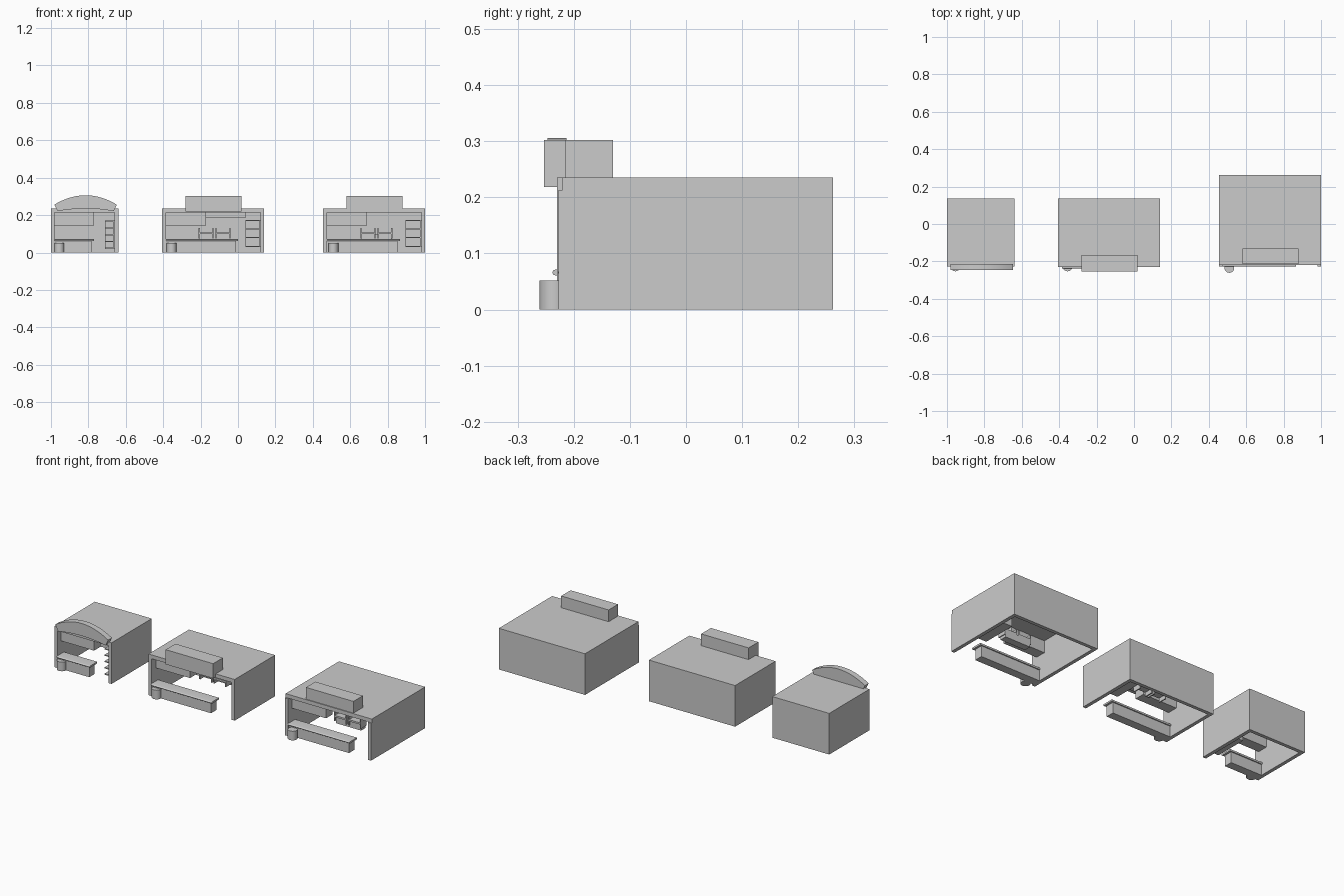
import bpy, bmesh, math

if "Cube" in bpy.data.objects:
    bpy.data.objects.remove(bpy.data.objects["Cube"])


def mesh_object(name, bm):
    bmesh.ops.recalc_face_normals(bm, faces=bm.faces[:])
    me = bpy.data.meshes.new(name)
    bm.to_mesh(me)
    bm.free()
    ob = bpy.data.objects.new(name, me)
    bpy.context.collection.objects.link(ob)
    return ob


def box(name, x0, x1, y0, y1, z0, z1):
    bm = bmesh.new()
    bmesh.ops.create_cube(bm, size=1)
    for v in bm.verts:
        v.co = (x1 if v.co.x > 0 else x0,
                y1 if v.co.y > 0 else y0,
                z1 if v.co.z > 0 else z0)
    return mesh_object(name, bm)


def extrude(name, pts, vec):
    bm = bmesh.new()
    f = bm.faces.new([bm.verts.new(p) for p in pts])
    ext = bmesh.ops.extrude_face_region(bm, geom=[f])
    bmesh.ops.translate(bm, vec=vec,
                        verts=[g for g in ext["geom"] if isinstance(g, bmesh.types.BMVert)])
    return mesh_object(name, bm)


def smooth(ob):
    bpy.ops.object.select_all(action='DESELECT')
    ob.select_set(True)
    bpy.context.view_layer.objects.active = ob
    bpy.ops.object.shade_smooth_by_angle()


def bin_can(name, x, y, r=0.026, h=0.052):
    n = 20
    ring = [(x + r * math.cos(2 * math.pi * i / n),
             y + r * math.sin(2 * math.pi * i / n), 0) for i in range(n)]
    smooth(extrude(name, ring, (0, 0, h)))


def counter(p, x0, x1, y):
    # body plus a top slab with a rounded front edge
    box(p + "counter_body", x0, x1 - 0.012, y + 0.012, y + 0.06, 0, 0.061)
    r = 0.005
    prof = [(x0, y + 0.066, 0.061), (x0, y + 0.066, 0.071)]
    prof += [(x0, y + r - r * math.sin(a), 0.066 + r * math.cos(a))
             for a in [math.pi * i / 8 for i in range(9)]]
    smooth(extrude(p + "counter_top", prof, (x1 - x0, 0, 0)))


def shelf_unit(p, x0, x1, y0, y1, z0, z1, count):
    t = 0.006
    box(p + "shelf_back", x1 - t, x1, y0, y1, z0, z1)
    box(p + "shelf_side_rear", x0, x1 - t, y1 - t, y1, z0, z1)
    for i in range(count):
        z = z0 + (z1 - z0 - t) * i / (count - 1)
        box(f"{p}shelf_{i}", x0, x1 - t, y0, y1 - t, z, z + t)


def rack(p, x, y):
    # pair of small display racks
    for i in range(2):
        a = x + i * 0.09
        for j, px in enumerate((a, a + 0.074)):
            box(f"{p}rack_post_{i}{j}", px, px + 0.006, y, y + 0.05, 0.075, 0.13)
        box(f"{p}rack_shelf_{i}", a + 0.006, a + 0.074, y, y + 0.05, 0.098, 0.108)


def shell(p, x0, x1, y0, y1, t=0.02, lip=0.0):
    # open-bottomed, open-fronted booth
    zt = 0.213
    box(p + "roof", x0, x1, y0, y1, zt, 0.235)
    box(p + "left_wall", x0, x0 + t, y0 - lip, y1 - t, 0, zt)
    box(p + "right_wall", x1 - t, x1, y0 - lip, y1 - t, 0, zt)
    box(p + "back_wall", x0, x1, y1 - t, y1, 0, zt)


# left booth
p = "left_booth_"
shell(p, -1.0, -0.64, -0.228, 0.135)
counter(p, -0.98, -0.77, -0.238)
bin_can(p + "bin", -0.955, -0.227)
box(p + "hanging_cabinet", -0.98, -0.77, -0.2, -0.14, 0.145, 0.213)
shelf_unit(p, -0.71, -0.66, -0.19, 0.0, 0.02, 0.17, 5)

# arched sign of the left booth
n = 16
top, low = [], []
for i in range(n + 1):
    u = -1 + 2 * i / n
    top.append((-0.815 + 0.167 * u, -0.247, 0.306 - 0.05 * u * u))
    low.append((-0.815 + 0.15 * u, -0.247, 0.235 - 0.014 * u * u))
smooth(extrude(p + "arched_sign", top + low[::-1], (0, 0.034, 0)))

# middle booth
p = "middle_booth_"
shell(p, -0.405, 0.14, -0.23, 0.135)
counter(p, -0.385, 0.0, -0.238)
bin_can(p + "bin", -0.355, -0.227)
box(p + "sign", -0.28, 0.02, -0.253, -0.165, 0.218, 0.302)
box(p + "hanging_cabinet", -0.385, -0.17, -0.19, -0.13, 0.145, 0.213)
box(p + "upper_cabinet", -0.17, 0.04, -0.15, -0.09, 0.185, 0.213)
rack(p, -0.21, -0.05)
shelf_unit(p, 0.04, 0.12, -0.08, 0.08, 0.03, 0.175, 4)

# right booth
p = "right_booth_"
shell(p, 0.455, 1.0, -0.22, 0.262, lip=0.007)
counter(p, 0.475, 0.865, -0.228)
bin_can(p + "bin", 0.51, -0.235)
box(p + "sign", 0.58, 0.88, -0.215, -0.13, 0.235, 0.302)
box(p + "hanging_cabinet", 0.475, 0.69, -0.19, -0.13, 0.145, 0.213)
rack(p, 0.655, -0.07)
box(p + "rack_base", 0.66, 0.82, -0.06, -0.02, 0.06, 0.098)
shelf_unit(p, 0.895, 0.98, -0.08, 0.12, 0.03, 0.175, 4)
